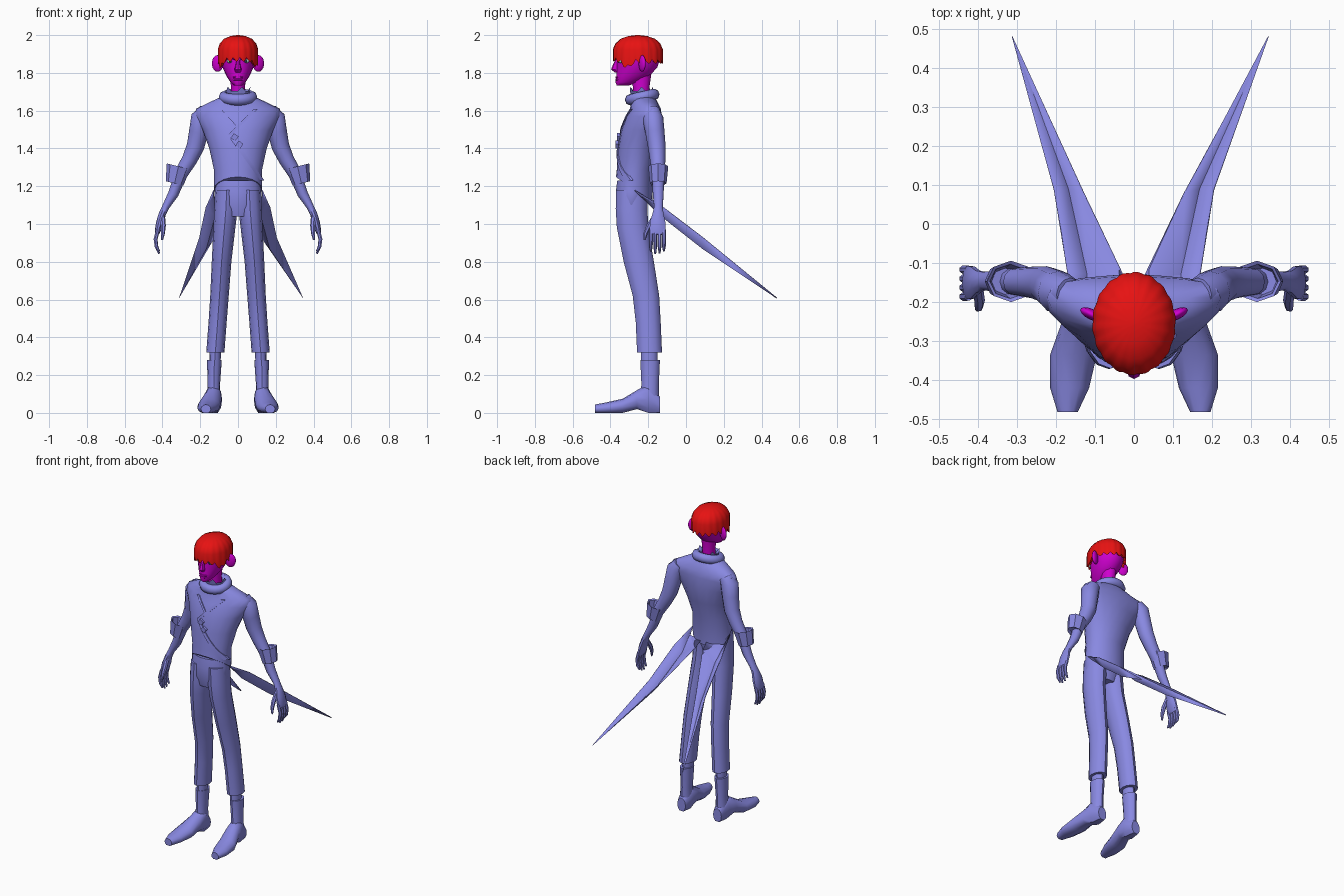
import bpy, bmesh
from math import sin, cos, pi, sqrt, radians
from mathutils import Vector, Matrix

if "Cube" in bpy.data.objects:
    bpy.data.objects.remove(bpy.data.objects["Cube"])


def material(name, colour):
    m = bpy.data.materials.new(name)
    m.use_nodes = True
    m.diffuse_color = (*colour, 1)
    m.node_tree.nodes["Principled BSDF"].inputs["Base Color"].default_value = (*colour, 1)
    return m


CLOTH = material("periwinkle cloth", (.25, .25, .76))
SKIN = material("magenta skin", (.62, 0, .62))
HAIR = material("red hair", (.8, .006, .006))
EYE = material("pale eye", (.45, .62, .6))
PUPIL = material("dark pupil", (.02, .05, .06))


def finish(name, bm, mat, side=1, angle=40):
    """Mirror to a side, fix normals, and make the object."""
    for v in bm.verts:
        v.co.x *= side
    bmesh.ops.recalc_face_normals(bm, faces=bm.faces)
    mesh = bpy.data.meshes.new(name)
    bm.to_mesh(mesh)
    bm.free()
    mesh.materials.append(mat)
    mesh.polygons.foreach_set("use_smooth", [True] * len(mesh.polygons))
    mesh.set_sharp_from_angle(angle=radians(angle))
    ob = bpy.data.objects.new(name, mesh)
    bpy.context.collection.objects.link(ob)
    return ob


def bridge(bm, loops, caps=True):
    for a, b in zip(loops, loops[1:]):
        for i in range(len(a)):
            j = (i + 1) % len(a)
            bm.faces.new((a[i], a[j], b[j], b[i]))
    if caps:
        bm.faces.new(loops[0])
        bm.faces.new(loops[-1])


def loft(name, mat, rings, n=14, axis=(0, 0, 1), ref=(0, 1, 0), side=1, shape=None, angle=40):
    """Skin elliptical rings (x, y, z, width, depth); axis None follows the path."""
    bm = bmesh.new()
    loops = []
    centres = [Vector(r[:3]) for r in rings]
    for k, r in enumerate(rings):
        if axis:
            t = Vector(axis).normalized()
        else:
            t = (centres[min(k + 1, len(rings) - 1)] - centres[max(k - 1, 0)]).normalized()
        v = Vector(ref)
        v = (v - t * v.dot(t)).normalized()
        u = v.cross(t)
        ring = []
        for i in range(n):
            a = 2 * pi * i / n
            p = centres[k] + u * (r[3] * cos(a)) + v * (r[4] * sin(a))
            ring.append(bm.verts.new(shape(p) if shape else p))
        loops.append(ring)
    bridge(bm, loops)
    return finish(name, bm, mat, side, angle)


def tube(name, mat, path, n=10, side=1):
    return loft(name, mat, [(x, y, z, r, r) for x, y, z, r in path], n, None, side=side)


def blob(name, mat, centre, size, side=1, turn=0):
    bm = bmesh.new()
    bmesh.ops.create_uvsphere(bm, u_segments=14, v_segments=9, radius=1)
    m = Matrix.Translation(centre) @ Matrix.Rotation(turn, 4, 'Z') @ Matrix.Diagonal((*size, 1))
    bm.transform(m)
    return finish(name, bm, mat, side, 60)


# Coat body, with a hem that rises to the front
COAT = [(0, -.275, 1.18, .128, .096), (0, -.27, 1.29, .128, .096), (0, -.25, 1.4, .152, .11),
        (0, -.235, 1.5, .188, .108), (0, -.222, 1.57, .228, .094), (0, -.215, 1.61, .222, .082),
        (0, -.22, 1.645, .15, .07), (0, -.23, 1.68, .075, .06)]


def hem(p):
    if p.z < 1.2:
        p.z -= .72 * (p.y + .275)
    elif p.z > 1.45:
        p.y += .22 * max(0, abs(p.x) - .1)
    return p


loft("coat_body", CLOTH, COAT, 20, shape=hem, angle=50)


def chest(x, z, lift=.004):
    """Point just in front of the coat."""
    for a, b in zip(COAT, COAT[1:]):
        if z <= b[2]:
            break
    t = max(0, (z - a[2]) / (b[2] - a[2]))
    yc, rx, ry = (a[k] + t * (b[k] - a[k]) for k in (1, 3, 4))
    return Vector((x, yc - ry * sqrt(max(.02, 1 - (x / rx) ** 2)) - lift, z))


def strip(name, start, end, width, lift=.007, steps=8):
    """Thin raised band lying on the chest."""
    bm = bmesh.new()
    rows = []
    for i in range(steps + 1):
        t = i / steps
        x = start[0] + t * (end[0] - start[0])
        z = start[1] + t * (end[1] - start[1])
        rows.append([bm.verts.new(chest(x + o, z, h)) for o, h in
                     ((0, -.008), (0, lift), (width, lift - .002), (width, -.008))])
    bridge(bm, rows)
    return finish(name, bm, CLOTH, 1, 30)


strip("coat_overlap", (-.055, 1.47), (.118, 1.23), .022)
strip("coat_overlap_top", (.085, 1.61), (-.055, 1.47), .022)
strip("right_lapel", (-.085, 1.6), (-.01, 1.52), .015)
for i, (x, z) in enumerate([(-.018, 1.46), (.008, 1.42), (-.04, 1.43), (-.012, 1.39)][:2]):
    bm = bmesh.new()
    bmesh.ops.create_cube(bm, size=.03)
    bm.transform(Matrix.Translation(chest(x, z, .008)) @ Matrix.Rotation(.6, 4, 'Y') @ Matrix.Diagonal((1, .5, 1, 1)))
    finish(f"coat_button_{i + 1}", bm, CLOTH)

# Rolled collar, sagging to the front
bm = bmesh.new()
loops = []
for i in range(24):
    a = 2 * pi * i / 24
    c = Vector((.074 * cos(a), -.232 + .064 * sin(a), 1.672 + .014 * sin(a)))
    d = Vector((cos(a), sin(a), 0))
    loops.append([bm.verts.new(c + d * (.028 * cos(b)) + Vector((0, 0, .03 * sin(b))))
                  for b in (2 * pi * k / 8 for k in range(8))])
bridge(bm, loops + loops[:1], False)
finish("rolled_collar", bm, CLOTH, 1, 60)

# Pointed frill inside the collar
bm = bmesh.new()
loops = [[bm.verts.new((r * cos(2 * pi * i / 20), -.235 + r * .95 * sin(2 * pi * i / 20),
                        z + (j * (.022 if i % 4 == 0 else 0)))) for i in range(20)]
         for r, z, j in ((.052, 1.66, 0), (.066, 1.705, 1), (.045, 1.69, 0))]
bridge(bm, loops, False)
finish("neck_frill", bm, CLOTH, 1, 25)

# Trousers hips
loft("hips", CLOTH, [(0, -.287, 1.04, .085, .07), (0, -.288, 1.1, .125, .084),
                     (0, -.285, 1.17, .123, .088), (0, -.28, 1.23, .12, .085)], 18)

for s, label in ((1, "left"), (-1, "right")):
    # Trouser leg, sock, boot
    loft(label + "_trouser_leg", CLOTH,
         [(.12, -.193, .32, .048, .066), (.108, -.2, .48, .048, .066), (.098, -.212, .62, .049, .07),
          (.087, -.25, .8, .052, .08), (.072, -.283, .98, .058, .083), (.064, -.288, 1.08, .062, .084),
          (.06, -.285, 1.18, .06, .085)], 12, side=s)
    loft(label + "_sock", CLOTH, [(.122, -.195, .25, .03, .044), (.12, -.195, .36, .03, .044)], 12, side=s)
    loft(label + "_boot_shaft", CLOTH,
         [(.13, -.195, .06, .038, .052), (.128, -.19, .15, .033, .046), (.125, -.19, .28, .039, .052)],
         12, side=s)

    def ground(p):
        p.z = max(p.z, .02 if -.31 < p.y < -.22 else 0)
        return p

    loft(label + "_boot_foot", CLOTH,
         [(.13, -.138, .04, .03, .045), (.13, -.2, .07, .046, .085), (.138, -.26, .065, .05, .055),
          (.155, -.335, .035, .06, .04), (.165, -.42, .025, .05, .031), (.17, -.482, .02, .026, .024)],
         12, (0, -1, 0), (0, 0, 1), s, ground)

    # Sleeve, cuff, forearm
    tube(label + "_sleeve", CLOTH,
         [(.165, -.18, 1.6, .042), (.195, -.175, 1.56, .055), (.208, -.165, 1.49, .051), (.225, -.155, 1.41, .047),
          (.257, -.15, 1.34, .041), (.305, -.148, 1.26, .035)], 12, s)
    loft(label + "_cuff", CLOTH,
         [(.334, -.147, 1.225, .03, .03), (.336, -.147, 1.215, .048, .044), (.315, -.147, 1.305, .064, .053),
          (.317, -.147, 1.3, .054, .044), (.33, -.147, 1.24, .036, .034)], 8, (.023, 0, -.09), side=s, angle=25)
    loft(label + "_forearm", CLOTH,
         [(.3, -.148, 1.27, .033, .035), (.342, -.147, 1.16, .028, .03), (.383, -.146, 1.09, .019, .024),
          (.4, -.148, 1.055, .019, .03), (.413, -.15, 1.01, .02, .043), (.425, -.15, .965, .016, .045),
          (.43, -.15, .945, .01, .04)], 10, None, side=s)
    # Fingers and thumb
    for i in range(4):
        y = -.186 + .023 * i
        low = .012 * abs(i - 1.4)
        tube(f"{label}_finger_{i + 1}", CLOTH,
             [(.424, y, .97, .011), (.437, y, .92, .011), (.432, y, .88, .01), (.418, y, .838 + low, .005)], 7, s)
    tube(label + "_thumb", CLOTH, [(.4, -.165, 1.04, .014), (.396, -.196, .99, .014),
                                   (.398, -.214, .95, .011), (.402, -.219, .915, .005)], 7, s)

    # Coat tail: folded panel running to a point
    bm = bmesh.new()
    rows = [[(.128, -.27, 1.18), (.127, -.24, 1.15), (.122, -.215, 1.13)],
            [(.168, -.12, 1.09), (.12, -.13, 1.045), (.03, -.135, 1.095)],
            [(.202, .09, .93), (.168, .09, .872), (.13, .08, .925)]]
    grid = [[bm.verts.new(p) for p in row] for row in rows]
    for a, b in zip(grid, grid[1:]):
        for k in range(2):
            bm.faces.new((a[k], a[k + 1], b[k + 1], b[k]))
    tip = bm.verts.new((.328 + .016 * s, .482, .61))
    root = bm.verts.new((.02, -.185, 1.13))
    for k in range(2):
        bm.faces.new((grid[2][k], grid[2][k + 1], tip))
    bm.faces.new((grid[0][2], root, grid[1][2]))
    bm.faces.new((grid[0][2], grid[1][2], grid[1][1]))
    tail = finish(label + "_coat_tail", bm, CLOTH, s, 30)
    mod = tail.modifiers.new("thickness", 'SOLIDIFY')
    mod.thickness = .005

    # Ear, eye, cheek
    blob(label + "_ear", SKIN, (.108, -.232, 1.85), (.033, .014, .044), s, .45)
    blob(label + "_eye", EYE, (.042, -.344, 1.863), (.018, .015, .012), s)
    blob(label + "_pupil", PUPIL, (.041, -.357, 1.863), (.007, .004, .008), s)
    tube(label + "_brow", SKIN, [(.012, -.365, 1.875, .008), (.045, -.354, 1.887, .009),
                                 (.075, -.32, 1.88, .006)], 6, s)

# Neck, head and face
loft("neck", SKIN, [(0, -.235, 1.64, .045, .046), (0, -.237, 1.72, .037, .043), (0, -.24, 1.82, .045, .06)], 12)
loft("head", SKIN,
     [(0, -.335, 1.733, .022, .032), (0, -.312, 1.75, .04, .062), (0, -.28, 1.785, .062, .09),
      (0, -.258, 1.83, .082, .108), (0, -.25, 1.88, .091, .117), (0, -.25, 1.93, .088, .112),
      (0, -.25, 1.97, .06, .08)], 18, angle=60)
loft("nose", SKIN, [(0, -.36, 1.88, .009, .01), (0, -.37, 1.845, .012, .016), (0, -.375, 1.818, .019, .022),
                    (0, -.365, 1.803, .014, .012)], 8)
for label, z, r in (("upper", 1.777, .006), ("lower", 1.765, .007)):
    loft(label + "_lip", SKIN, [(x, -.368 + 8 * x * x, z, r * w, r * w) for x, w in
                                ((-.028, .4), (-.012, 1), (.012, 1), (.028, .4))], 6, (1, 0, 0))

# Hair cap with ridged locks and a ragged edge
bm = bmesh.new()
loops = []
N = 72
for z, f in ((2, .06), (1.995, .38), (1.98, .7), (1.955, .9), (1.925, 1), (None, 1), (None, .8)):
    ring = []
    for i in range(N):
        a = 2 * pi * i / N
        lock = abs(sin(a * 9 + .6))
        front = max(0, -sin(a))
        temple = max(0, 1 - abs(-sin(a) - .45) / .35)
        h = z if z else 1.886 - .026 * lock - .035 * temple - .012 * (1 - front)
        g = f * (1 + (.035 * lock - .02) * min(1, f * 1.2))
        ring.append(bm.verts.new((.106 * g * cos(a), -.255 + .131 * g * sin(a), h + (0 if z or f == 1 else .02))))
    loops.append(ring)
bridge(bm, loops)
finish("hair", bm, HAIR, 1, 50)
